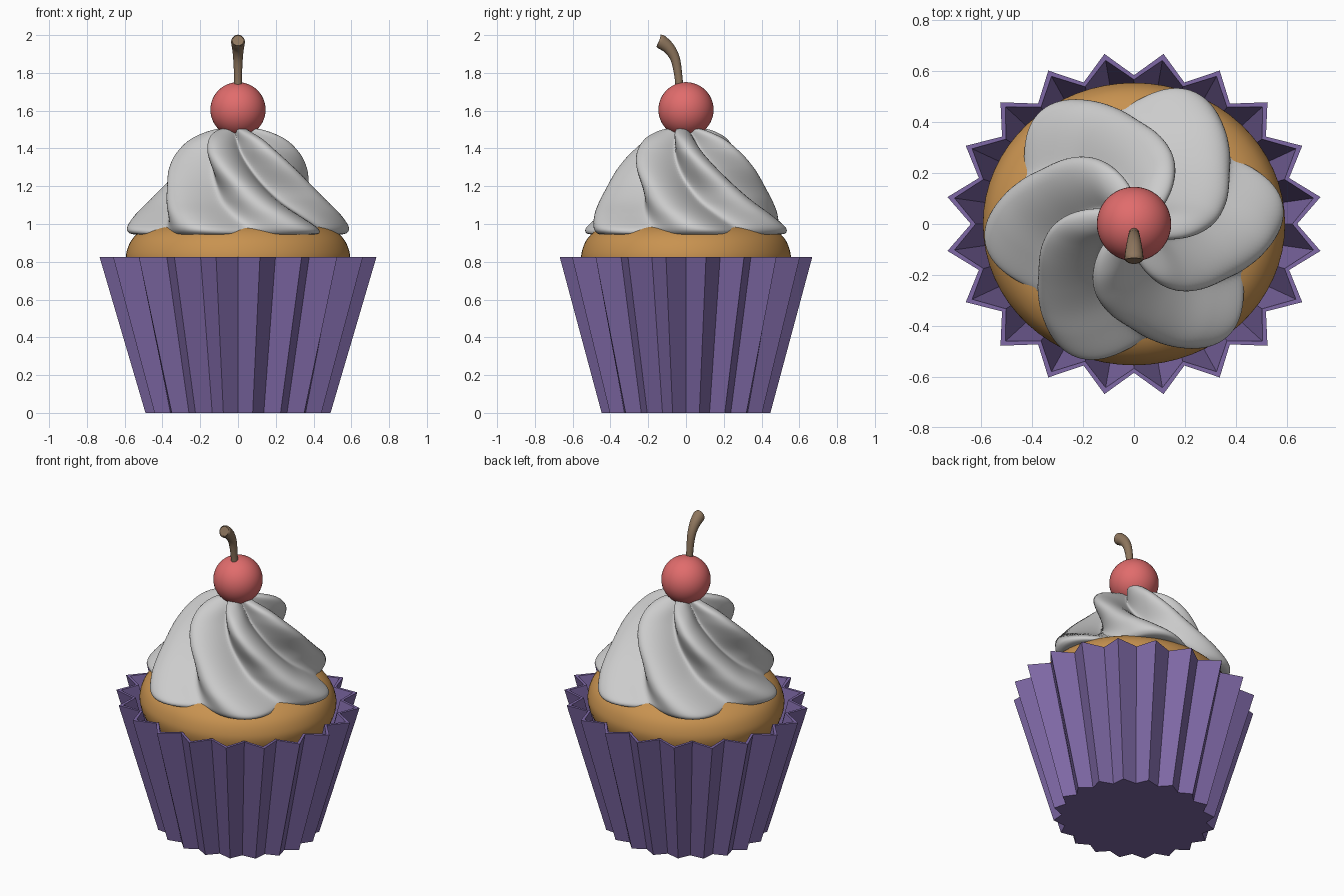
import bpy, bmesh, math
from mathutils import Vector

if "Cube" in bpy.data.objects:
    bpy.data.objects.remove(bpy.data.objects["Cube"])


def finish(name, bm, color=None, smooth=True):
    bmesh.ops.recalc_face_normals(bm, faces=bm.faces)
    me = bpy.data.meshes.new(name)
    bm.to_mesh(me)
    bm.free()
    ob = bpy.data.objects.new(name, me)
    bpy.context.collection.objects.link(ob)
    for p in me.polygons:
        p.use_smooth = smooth
    if color:
        m = bpy.data.materials.new(name + "_mat")
        m.diffuse_color = (*color, 1)
        m.use_nodes = True
        m.node_tree.nodes["Principled BSDF"].inputs["Base Color"].default_value = m.diffuse_color
        me.materials.append(m)
    return ob


def loft(rings):
    """Skin closed rings of points and cap both ends."""
    bm = bmesh.new()
    loops = [[bm.verts.new(p) for p in r] for r in rings]
    n = len(loops[0])
    for a, b in zip(loops, loops[1:]):
        for i in range(n):
            j = (i + 1) % n
            bm.faces.new((a[i], a[j], b[j], b[i]))
    bm.faces.new(loops[0][::-1])
    bm.faces.new(loops[-1])
    return bm


def spline(pts, t):
    """Catmull-Rom through tuples, t in 0..1."""
    n = len(pts) - 1
    s = min(int(t * n), n - 1)
    u = t * n - s
    a, b, c, d = (pts[max(0, min(n, s + k))] for k in (-1, 0, 1, 2))
    return [0.5 * (2 * q + (r - p) * u + (2 * p - 5 * q + 4 * r - w) * u * u
                   + (3 * q - p - 3 * r + w) * u ** 3)
            for p, q, r, w in zip(a, b, c, d)]


# Pleated paper wrapper: 20 pleats, thin wall
def star(tip, valley, z):
    return [((valley if i % 2 == 0 else tip) * math.cos(i * math.pi / 20),
             (valley if i % 2 == 0 else tip) * math.sin(i * math.pi / 20) * 0.912, z)
            for i in range(40)]


finish("wrapper", loft([star(0.496, 0.442, 0), star(0.742, 0.641, 0.825),
                        star(0.714, 0.622, 0.825), star(0.465, 0.42, 0.03)]),
       (0.21, 0.14, 0.38), smooth=False)

# Cake body with domed top
cake_profile = [(0.38, 0.1), (0.46, 0.4), (0.55, 0.68), (0.59, 0.79), (0.588, 0.86),
                (0.552, 0.93), (0.475, 0.982), (0.33, 1.015), (0.12, 1.03), (0.01, 1.03)]
rings = []
for k in range(41):
    r, z = spline(cake_profile, k / 40)
    rings.append([(r * math.cos(2 * math.pi * i / 64),
                   0.935 * r * math.sin(2 * math.pi * i / 64), z) for i in range(64)])
finish("cake", loft(rings), (0.58, 0.29, 0.08))

# Twisted six-lobed frosting: z, ridge radius, valley ratio, ridge angle
swirl = [(0.975, 0.40, 0.88, 67), (0.952, 0.50, 0.85, 68), (0.945, 0.55, 0.83, 68),
         (0.955, 0.583, 0.81, 68), (0.985, 0.588, 0.79, 65), (1.05, 0.545, 0.73, 55),
         (1.12, 0.49, 0.66, 44), (1.20, 0.435, 0.59, 33), (1.30, 0.38, 0.52, 18),
         (1.38, 0.325, 0.45, 6), (1.45, 0.25, 0.41, -4), (1.495, 0.15, 0.44, -15),
         (1.51, 0.06, 0.7, -22), (1.512, 0.01, 1.0, -25)]
rings = []
for k in range(105):
    z, ridge, ratio, ang = spline(swirl, k / 104)
    ring = []
    for i in range(180):
        a = 2 * math.pi * i / 180
        c = 0.5 + 0.5 * math.cos(6 * (a - math.radians(ang)))
        r = ridge * (ratio + (1 - ratio) * c ** 0.8)
        ring.append((r * math.cos(a), 0.96 * r * math.sin(a), z))
    rings.append(ring)
finish("frosting", loft(rings))

# Cherry
bm = bmesh.new()
bmesh.ops.create_uvsphere(bm, u_segments=48, v_segments=24, radius=0.146)
bmesh.ops.translate(bm, verts=bm.verts, vec=(0, 0, 1.605))
finish("cherry", bm, (0.75, 0.15, 0.15))

# Curved stem, flaring toward its rounded end: y, z, radius
stem = [(-0.034, 1.70, 0.021), (-0.040, 1.78, 0.021), (-0.056, 1.87, 0.025),
        (-0.088, 1.928, 0.031), (-0.132, 1.965, 0.037), (-0.142, 1.971, 0.030)]
rings = []
for k in range(31):
    t = k / 30
    y, z, r = spline(stem, t)
    y0, z0, _ = spline(stem, max(0, t - 0.02))
    y1, z1, _ = spline(stem, min(1, t + 0.02))
    d = Vector((0, y1 - y0, z1 - z0)).normalized()
    side = Vector((0, d.z, -d.y))
    rings.append([Vector((r * math.cos(2 * math.pi * i / 20), y, z))
                  + side * r * math.sin(2 * math.pi * i / 20) for i in range(20)])
stem_ob = finish("cherry_stem", loft(rings), (0.27, 0.18, 0.11))
bpy.context.view_layer.objects.active = stem_ob
stem_ob.select_set(True)
bpy.ops.object.shade_smooth_by_angle(angle=math.radians(40))
